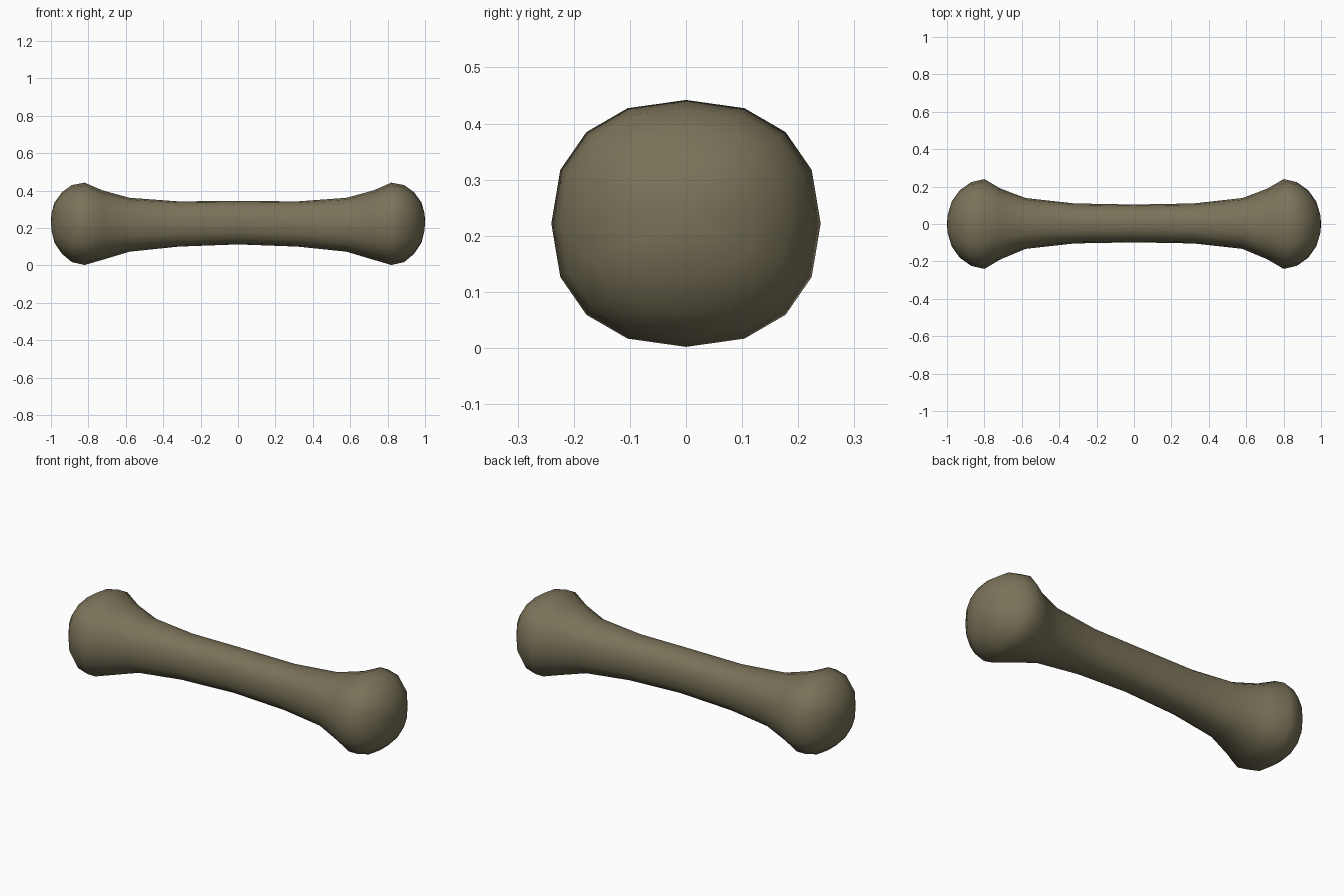
import bpy, bmesh, math

if "Cube" in bpy.data.objects:
    bpy.data.objects.remove(bpy.data.objects["Cube"])

SIDES = 16
# half profile: x, half width in y, centre z, half height in z
half = [(0.0, 0.101, 0.228, 0.116), (0.32, 0.107, 0.221, 0.121),
        (0.58, 0.136, 0.217, 0.144), (0.715, 0.19, 0.215, 0.186),
        (0.80, 0.24, 0.222, 0.22), (0.87, 0.224, 0.223, 0.206),
        (0.932, 0.18, 0.226, 0.165), (0.975, 0.118, 0.228, 0.108),
        (0.995, 0.05, 0.23, 0.045)]
rings = [(-x, *r) for x, *r in reversed(half[1:])] + half


def squarish(v, p=0.87):
    return math.copysign(abs(v) ** p, v)


bm = bmesh.new()
loops = []
for x, ry, cz, rz in rings:
    loop = []
    for i in range(SIDES):
        a = 2 * math.pi * i / SIDES
        y = ry * squarish(math.cos(a))
        z = cz + rz * squarish(math.sin(a))
        # knuckles lean outward towards the top
        lean = 0.09 * (z - 0.222) * min(1, max(0, (abs(x) - 0.58) / 0.2))
        if abs(x) > 0.9:
            lean *= 0.6
        loop.append(bm.verts.new((x + math.copysign(lean, x), y + 0.003 * (abs(x) < 0.7), z)))
    loops.append(loop)

# skin between rings
for a, b in zip(loops, loops[1:]):
    for i in range(SIDES):
        j = (i + 1) % SIDES
        bm.faces.new((a[i], a[j], b[j], b[i]))

# rounded tips
for loop, sx in ((loops[0], -1), (loops[-1], 1)):
    tip = bm.verts.new((sx, 0, 0.23))
    for i in range(SIDES):
        bm.faces.new((loop[i], loop[(i + 1) % SIDES], tip))

bmesh.ops.recalc_face_normals(bm, faces=bm.faces)
for f in bm.faces:
    f.smooth = True
mesh = bpy.data.meshes.new("bone")
bm.to_mesh(mesh)
bm.free()

mat = bpy.data.materials.new("old bone brown")
mat.diffuse_color = (0.195, 0.17, 0.1, 1)
mat.use_nodes = True
mat.node_tree.nodes["Principled BSDF"].inputs["Base Color"].default_value = mat.diffuse_color
mesh.materials.append(mat)
bone = bpy.data.objects.new("bone", mesh)
bpy.context.collection.objects.link(bone)
